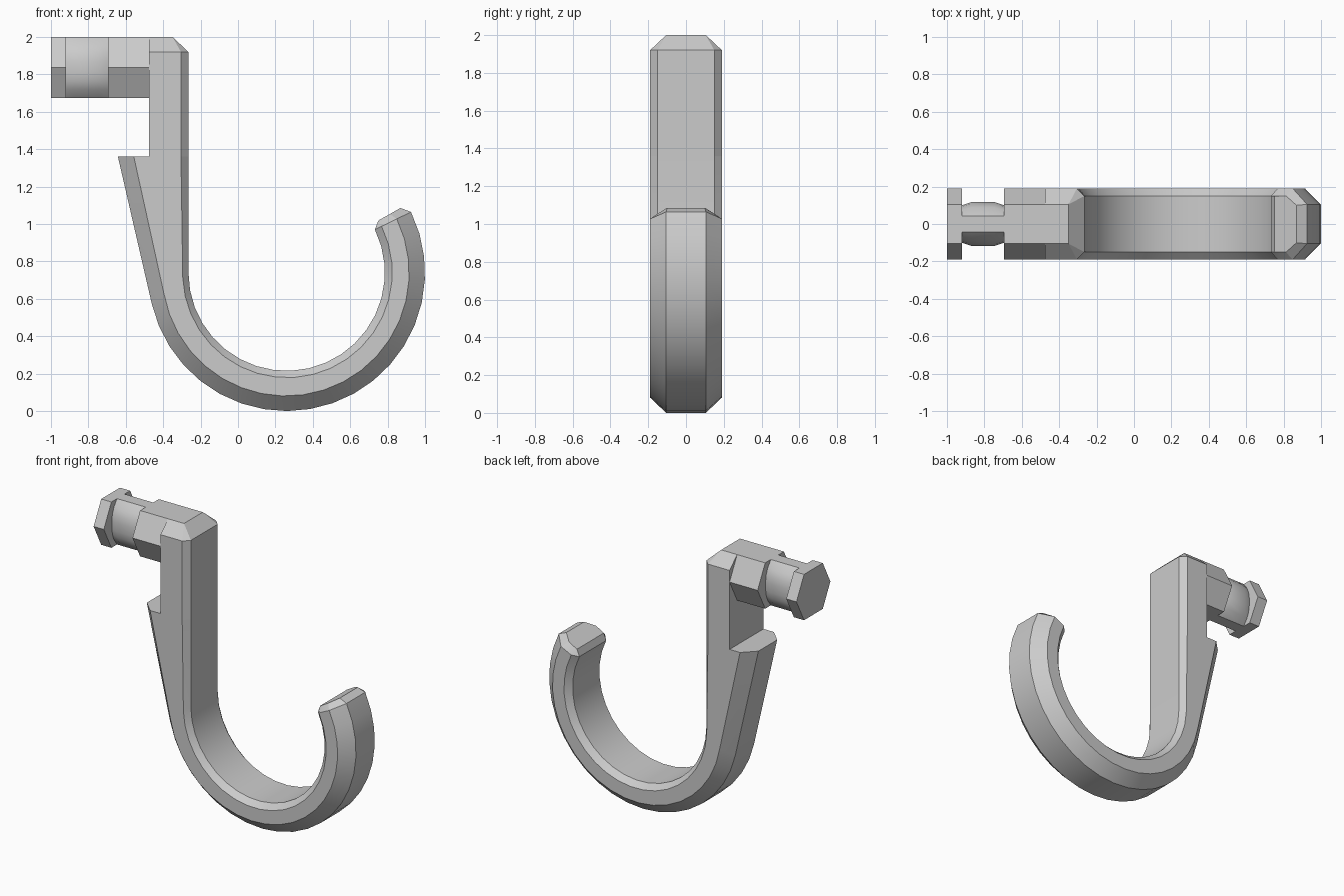
import bpy, bmesh
from math import cos, sin, radians
from mathutils import Vector

if "Cube" in bpy.data.objects:
    bpy.data.objects.remove(bpy.data.objects["Cube"])

grey = bpy.data.materials.new("plain grey")
grey.use_nodes = True
grey.diffuse_color = (0.6, 0.6, 0.6, 1)
grey.node_tree.nodes["Principled BSDF"].inputs["Base Color"].default_value = (0.6, 0.6, 0.6, 1)

CENTRE = Vector((0.26, 0, 0.74))   # centre of the hook bend
R_IN, R_OUT = 0.525, 0.74
HALF = 0.19                        # half width across y
PIN_Z, PIN_R = 1.8375, 0.1625


def finish(name, bm):
    bmesh.ops.recalc_face_normals(bm, faces=bm.faces)
    mesh = bpy.data.meshes.new(name)
    bm.to_mesh(mesh)
    bm.free()
    mesh.materials.append(grey)
    obj = bpy.data.objects.new(name, mesh)
    bpy.context.collection.objects.link(obj)
    bpy.ops.object.select_all(action='DESELECT')
    obj.select_set(True)
    bpy.context.view_layer.objects.active = obj
    bpy.ops.object.shade_smooth_by_angle(angle=radians(20))
    return obj


def loft(name, rings):
    """Skin a list of equal-length rings and cap both ends."""
    bm = bmesh.new()
    loops = [[bm.verts.new(p) for p in ring] for ring in rings]
    n = len(loops[0])
    for a, b in zip(loops, loops[1:]):
        for i in range(n):
            j = (i + 1) % n
            bm.faces.new((a[i], a[j], b[j], b[i]))
    bm.faces.new(loops[0])
    bm.faces.new(loops[-1])
    return finish(name, bm)


def section(inner, outer, c_in=0.04, c_out=0.085, y_in=0.15, y_side=HALF, y_out=0.105):
    """Chamfered eight-sided cross-section between two points of the side outline."""
    d = (outer - inner).normalized()
    half = [(inner, y_in), (inner + d * c_in, y_side),
            (outer - d * c_out, y_side), (outer, y_out)]
    side = [p + Vector((0, y, 0)) for p, y in half]
    return side + [Vector((p.x, -p.y, p.z)) for p in reversed(side)]


def on_bend(radius, degrees):
    a = radians(degrees)
    return CENTRE + Vector((radius * cos(a), 0, radius * sin(a)))


# Hook: tapered back, round bend and bevelled tip
END, STEPS = 386, 20
rings = [section(Vector((-0.265, 0, 1.36)), Vector((-0.642, 0, 1.36)))]
for k in range(STEPS + 1):
    t = k / STEPS
    rings.append(section(on_bend(R_IN, 180 + (END - 180) * t),
                         on_bend(R_OUT, 193 + (END - 193) * t)))
rings.append(section(on_bend(0.564, 389.6), on_bend(0.70, 389.6),
                     c_out=0.065, y_side=0.151, y_out=0.1))
loft("hook", rings)

# Upright shank with bevelled top
bm = bmesh.new()
outline = [(-0.475, HALF), (-0.305, HALF), (-0.265, 0.15)]
corners = [(x, y, z) for x, y in outline for z in (1.36, 1.92)]
corners += [(-0.475, 0.105, 2), (-0.35, 0.105, 2)]
for x, y, z in corners:
    for s in (1, -1):
        bm.verts.new((x, s * y, z))
bmesh.ops.convex_hull(bm, input=bm.verts)
bmesh.ops.dissolve_limit(bm, angle_limit=radians(1), verts=bm.verts, edges=bm.edges)
finish("shank", bm)


# Peg: hexagonal collar and head joined by a narrow neck
def hexagon(x):
    pts = [(HALF, 0), (0.105, PIN_R), (-0.105, PIN_R),
           (-HALF, 0), (-0.105, -PIN_R), (0.105, -PIN_R)]
    return [Vector((x, y, PIN_Z + z)) for y, z in pts]


def neck_ring(x, width):
    quarter = [(width, 0.03), (width * 0.93, 0.075), (width * 0.75, 0.118), (0.042, PIN_R)]
    top = quarter + [(-y, z) for y, z in reversed(quarter)]
    pts = top + [(-y, -z) for y, z in top]
    return [Vector((x, y, PIN_Z + z)) for y, z in pts]


loft("peg_collar", [hexagon(-0.695), hexagon(-0.475)])
loft("peg_head", [hexagon(-1.0), hexagon(-0.92)])
loft("peg_neck", [neck_ring(-0.92, 0.1), neck_ring(-0.87, 0.117),
                  neck_ring(-0.745, 0.117), neck_ring(-0.695, 0.1)])
